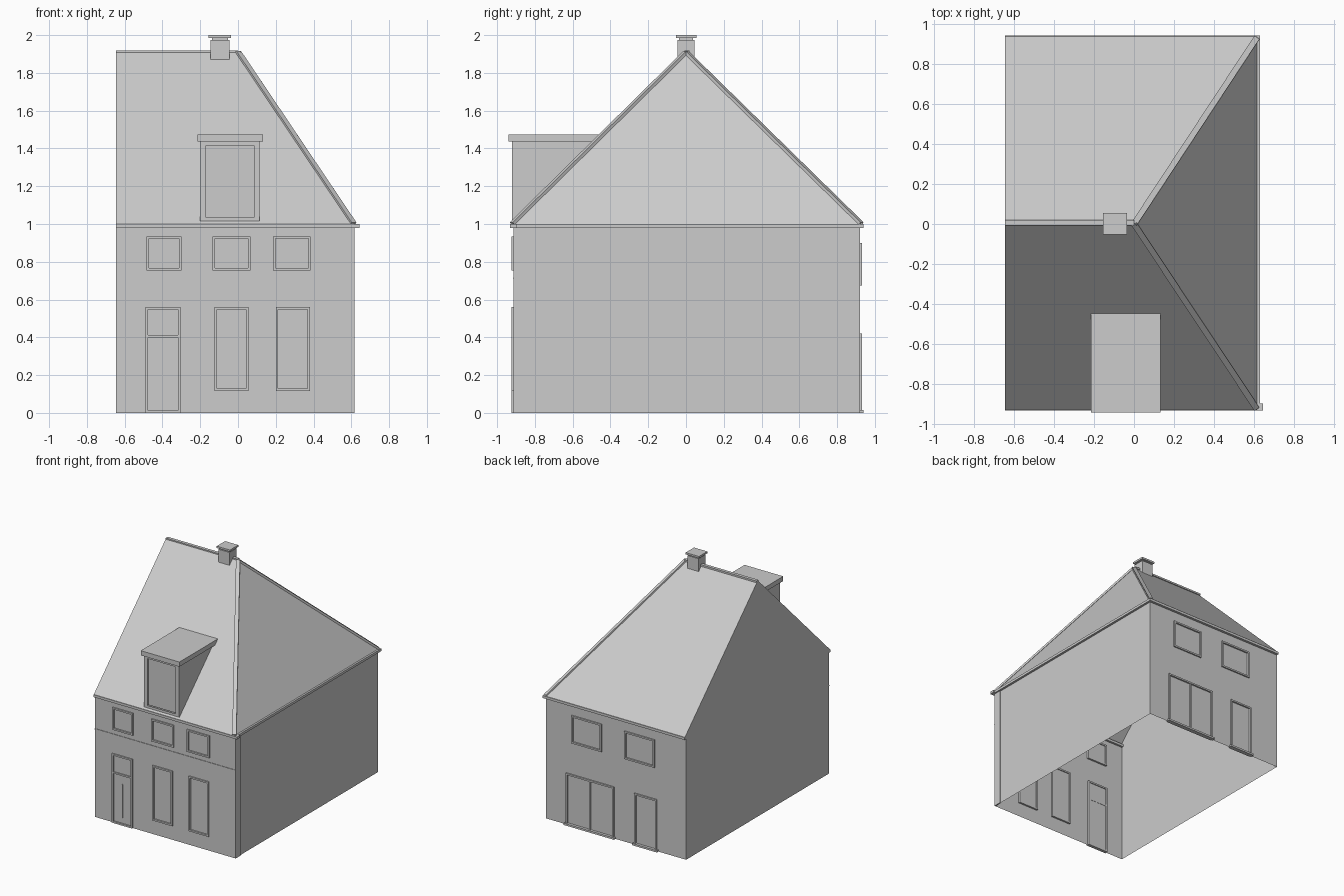
import bpy
import bmesh
from mathutils import Vector

cube = bpy.data.objects.get("Cube")
if cube:
    bpy.data.objects.remove(cube, do_unlink=True)

GREY = (0.604, 0.604, 0.604, 1)
mat = bpy.data.materials.new("plain_grey")
mat.use_nodes = True
mat.diffuse_color = GREY
mat.node_tree.nodes["Principled BSDF"].inputs["Base Color"].default_value = GREY

# Main dimensions
LEFT, RIGHT = -0.645, 0.612
FRONT, BACK = -0.912, 0.92
EAVE, RIDGE = 1.0, 1.915
EAVE_F, EAVE_B = -0.928, 0.935


def finish(name, bm):
    mesh = bpy.data.meshes.new(name)
    bm.to_mesh(mesh)
    bm.free()
    mesh.materials.append(mat)
    obj = bpy.data.objects.new(name, mesh)
    bpy.context.collection.objects.link(obj)
    return obj


def add_box(bm, x, y, z):
    verts = bmesh.ops.create_cube(bm, size=1)["verts"]
    for v in verts:
        v.co = [(a + b) / 2 + c * (b - a) for (a, b), c in zip((x, y, z), v.co)]


def boxes(name, *items):
    bm = bmesh.new()
    for item in items:
        add_box(bm, *item)
    return finish(name, bm)


def add_face(bm, points, outward):
    face = bm.faces.new([bm.verts.new(p) for p in points])
    face.normal_update()
    if face.normal.dot(Vector(outward)) < 0:
        face.normal_flip()


def sheet(name, points, outward):
    bm = bmesh.new()
    add_face(bm, points, outward)
    return finish(name, bm)


def wall_with_holes(name, y, side, x, z, holes):
    """Upright wall sheet made of cells, leaving the openings out."""
    bm = bmesh.new()
    xs = sorted({*x, *(v for h in holes for v in h[:2])})
    zs = sorted({*z, *(v for h in holes for v in h[2:])})
    for a, b in zip(xs, xs[1:]):
        for c, d in zip(zs, zs[1:]):
            mx, mz = (a + b) / 2, (c + d) / 2
            if any(h[0] < mx < h[1] and h[2] < mz < h[3] for h in holes):
                continue
            add_face(bm, [(a, y, c), (b, y, c), (b, y, d), (a, y, d)], (0, side, 0))
    bmesh.ops.remove_doubles(bm, verts=bm.verts, dist=0.0001)
    bmesh.ops.dissolve_limit(bm, angle_limit=0.01, verts=bm.verts, edges=bm.edges)
    return finish(name, bm)


def opening(name, y, side, hole, mullion=None, transom=None, w=0.013):
    """Frame bars around a recessed pane."""
    x0, x1, z0, z1 = hole

    def depth(inner, outer):
        return tuple(sorted((y + side * inner, y + side * outer)))

    bar = depth(-0.015, 0.011)
    parts = [
        ((x0, x0 + w), bar, (z0, z1)),
        ((x1 - w, x1), bar, (z0, z1)),
        ((x0 + w, x1 - w), bar, (z0, z0 + w)),
        ((x0 + w, x1 - w), bar, (z1 - w, z1)),
        ((x0 + w, x1 - w), depth(-0.008, -0.002), (z0 + w, z1 - w)),
    ]
    if mullion is not None:
        parts.append(((mullion - w / 2, mullion + w / 2), depth(-0.01, 0.009), (z0 + w, z1 - w)))
    if transom is not None:
        parts.append(((x0 + w, x1 - w), depth(-0.01, 0.007), (transom, transom + w)))
    return boxes(name, *parts)


def beam(name, start, end, width, height):
    """Square bar laid along a line, top side up."""
    a, b = Vector(start), Vector(end)
    along = (b - a).normalized()
    across = along.cross(Vector((0, 0, 1))).normalized() * width / 2
    up = across.cross(along).normalized() * height / 2
    if up.z < 0:
        up = -up
    bm = bmesh.new()
    for p in (a, b):
        for s, t in ((-1, -1), (1, -1), (1, 1), (-1, 1)):
            bm.verts.new(p + across * s + up * t)
    bmesh.ops.convex_hull(bm, input=bm.verts)
    bmesh.ops.dissolve_limit(bm, angle_limit=0.01, verts=bm.verts, edges=bm.edges)
    return finish(name, bm)


# Front wall with its door and windows
door = (-0.49, -0.305, 0.0, 0.56)
front_low = [(-0.125, 0.055, 0.115, 0.56), (0.2, 0.38, 0.115, 0.56)]
front_up = [(a, b, 0.755, 0.935) for a, b in ((-0.485, -0.3), (-0.135, 0.065), (0.185, 0.385))]
wall_with_holes("front_wall", FRONT, -1, (LEFT, 0.618), (0, EAVE), [door] + front_low + front_up)
opening("front_door", FRONT, -1, door, transom=0.4)
for i, hole in enumerate(front_low + front_up):
    opening(f"front_window_{i + 1}", FRONT, -1, hole)
boxes("door_handle_bar", ((-0.402, -0.394), (FRONT - 0.004, FRONT + 0.004), (0.06, 0.33)))
boxes("front_string_course", ((LEFT, 0.618), (FRONT - 0.004, FRONT), (0.71, 0.718)))

# Back wall with its doors and windows
double_door = (0.0, 0.43, 0.0, 0.42)
single_door = (-0.385, -0.185, 0.0, 0.42)
back_up = [(0.11, 0.38, 0.675, 0.9), (-0.365, -0.095, 0.675, 0.9)]
wall_with_holes("back_wall", BACK, 1, (LEFT, RIGHT), (0, EAVE), [double_door, single_door] + back_up)
opening("back_double_door", BACK, 1, double_door, mullion=0.215)
opening("back_single_door", BACK, 1, single_door)
for i, hole in enumerate(back_up):
    opening(f"back_window_{i + 1}", BACK, 1, hole)
for name, (a, b, *_) in (("double_door_sill", double_door), ("single_door_sill", single_door)):
    boxes(name, ((a - 0.012, b + 0.012), (BACK - 0.01, 0.94), (0, 0.015)))

# Side walls and corner return
sheet("party_gable_wall",
      [(LEFT, FRONT, 0), (LEFT, BACK, 0), (LEFT, BACK, EAVE), (LEFT, EAVE_B, EAVE),
       (LEFT, 0, RIDGE), (LEFT, EAVE_F, EAVE), (LEFT, FRONT, EAVE)], (-1, 0, 0))
sheet("hip_side_wall",
      [(RIGHT, FRONT, 0), (RIGHT, BACK, 0), (RIGHT, BACK, EAVE), (RIGHT, FRONT, EAVE)], (1, 0, 0))
boxes("front_corner_return", ((RIGHT - 0.004, 0.618), (FRONT, -0.85), (0, 0.98)))

# Eaves
boxes("front_cornice", ((LEFT, 0.643), (-0.932, -0.895), (0.98, EAVE)))
boxes("side_gutter", ((0.6, 0.63), (-0.895, 0.938), (0.98, EAVE)))
boxes("back_gutter", ((LEFT, 0.63), (0.905, 0.94), (0.98, EAVE)))

# Roof slopes
apex, ridge_end = (0, 0, RIDGE), (LEFT, 0, RIDGE)
corner_f, corner_b = (0.615, EAVE_F, EAVE), (0.615, EAVE_B, EAVE)
sheet("front_roof_slope", [(LEFT, EAVE_F, EAVE), corner_f, apex, ridge_end], (0, -1, 1))
sheet("back_roof_slope", [(LEFT, EAVE_B, EAVE), corner_b, apex, ridge_end], (0, 1, 1))
sheet("hip_roof_slope", [corner_f, corner_b, apex], (1, 0, 1))

# Ridge and hip caps
beam("ridge_cap", (LEFT, 0.006, RIDGE - 0.004), (0, 0.006, RIDGE - 0.004), 0.026, 0.014)
for name, corner in (("front_hip_cap", corner_f), ("back_hip_cap", corner_b)):
    beam(name, (0, 0, RIDGE - 0.004), (corner[0] - 0.004, corner[1] * 0.992, EAVE + 0.003), 0.03, 0.016)

# Dormer
dormer_hole = (-0.178, 0.093, 1.035, 1.415)
wall_with_holes("dormer_front", -0.92, -1, (-0.2, 0.115), (1.015, 1.44), [dormer_hole])
boxes("dormer_window", ((-0.178, 0.093), (-0.908, -0.902), (1.035, 1.415)),
      ((-0.178, -0.17), (-0.92, -0.902), (1.035, 1.415)),
      ((0.085, 0.093), (-0.92, -0.902), (1.035, 1.415)))
for name, x, side in (("dormer_right_cheek", -0.2, -1), ("dormer_left_cheek", 0.115, 1)):
    sheet(name, [(x, -0.92, 1.008), (x, -0.92, 1.44), (x, -0.475, 1.44)], (side, 0, 0))
boxes("dormer_roof", ((-0.215, 0.132), (-0.94, -0.437), (1.437, 1.475)))

# Chimney
boxes("chimney_stack", ((-0.145, -0.045), (-0.045, 0.045), (1.86, 1.975)))
boxes("chimney_neck", ((-0.137, -0.053), (-0.037, 0.037), (1.975, 1.986)))
boxes("chimney_cap", ((-0.155, -0.036), (-0.052, 0.055), (1.985, 2.0)))
